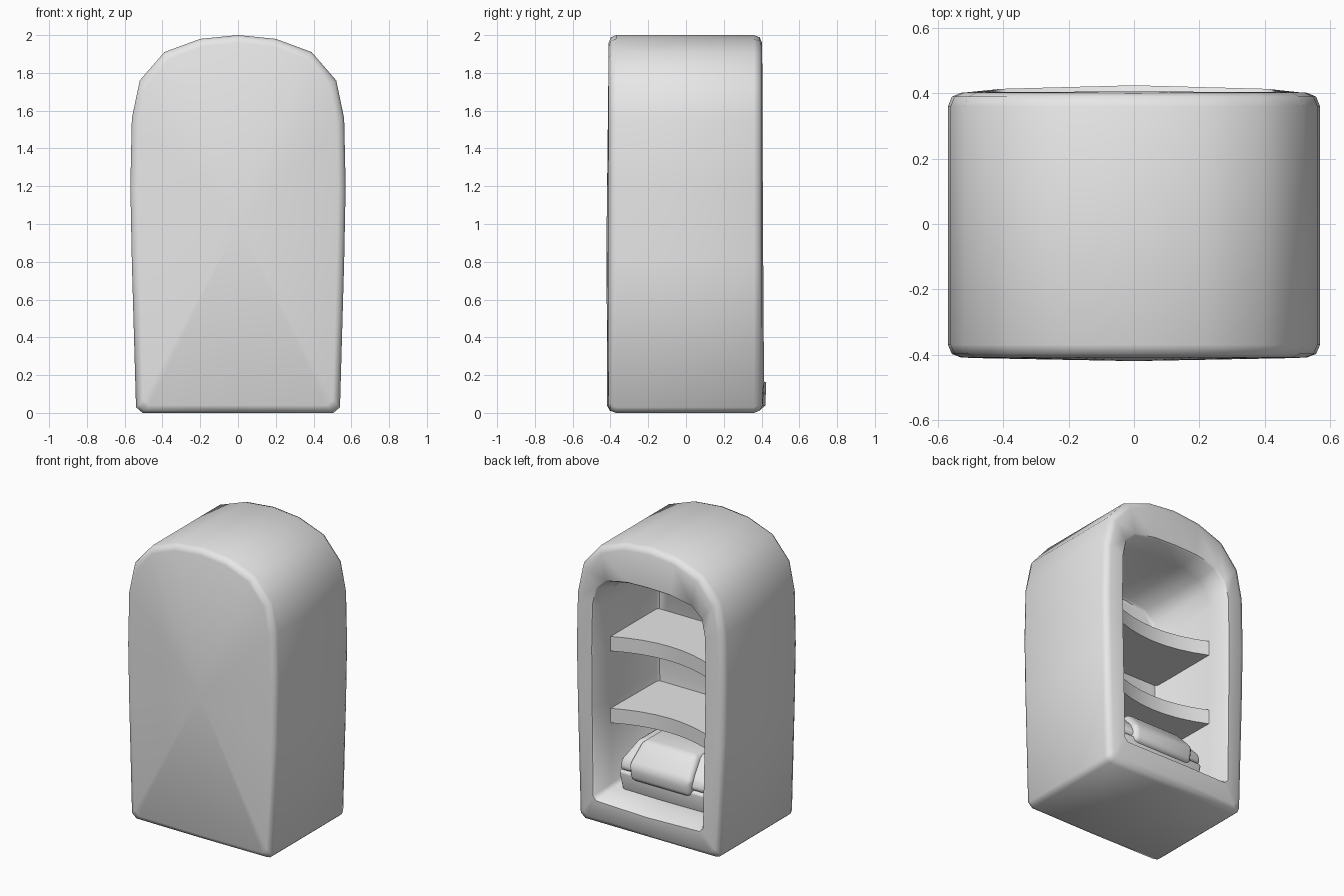
import bpy, bmesh, math

cube = bpy.data.objects.get("Cube")
if cube:
    bpy.data.objects.remove(cube)

grey = bpy.data.materials.new("light_grey")
grey.use_nodes = True
grey.diffuse_color = (0.8, 0.8, 0.8, 1)
grey.node_tree.nodes["Principled BSDF"].inputs["Base Color"].default_value = (0.8, 0.8, 0.8, 1)


def finish(name, bm, angle, bevel=0):
    bmesh.ops.recalc_face_normals(bm, faces=bm.faces)
    mesh = bpy.data.meshes.new(name)
    bm.to_mesh(mesh)
    bm.free()
    mesh.materials.append(grey)
    ob = bpy.data.objects.new(name, mesh)
    bpy.context.collection.objects.link(ob)
    bpy.ops.object.select_all(action='DESELECT')
    ob.select_set(True)
    bpy.context.view_layer.objects.active = ob
    if bevel:
        mod = ob.modifiers.new("rounding", 'BEVEL')
        mod.width = bevel
        mod.segments = 3
        mod.limit_method = 'ANGLE'
        bpy.ops.object.modifier_apply(modifier=mod.name)
    bpy.ops.object.shade_smooth_by_angle(angle=math.radians(angle))


def loft(rings, start=None):
    """Skin equal-length rings; the start may close as a fan, other ends as n-gons."""
    bm = bmesh.new()
    loops = [[bm.verts.new(p) for p in ring] for ring in rings]
    n = len(loops[0])
    for a, b in zip(loops, loops[1:]):
        for i in range(n):
            j = (i + 1) % n
            bm.faces.new((a[i], a[j], b[j], b[i]))
    if start:
        c = bm.verts.new(start)
        for i in range(n):
            bm.faces.new((loops[0][i], loops[0][(i + 1) % n], c))
    else:
        bm.faces.new(loops[0])
    bm.faces.new(loops[-1])
    return bm


def mirrored(half):
    return half + [(-x, z) for x, z in reversed(half[1:-1])]


# Arched outer outline and matching opening, as half profiles
outer = mirrored([(0, 0), (.505, 0), (.54, .03), (.562, .8), (.57, 1.2), (.562, 1.56),
                  (.52, 1.76), (.39, 1.91), (.2, 1.98), (0, 2)])
opening = mirrored([(0, .17), (.385, .175), (.41, .2), (.42, .8), (.425, 1.2), (.42, 1.5),
                    (.395, 1.62), (.32, 1.69), (.16, 1.72), (0, 1.725)])


def ring(profile, y, inset=0, bulge=0):
    """Place a profile at depth y, drawn in by inset and bowed along x."""
    k = 1 - inset
    return [(x * (1 - inset / .57), y + bulge * (1 - (x / .57) ** 2) * (1 - z / 2),
             1 + (z - 1) * k) for x, z in profile]


# Hollow cabinet: bowed front, outer wall, rounded rim, narrowing cavity
cabinet = loft([
    ring(outer, -.409, .04, -.01),
    ring(outer, -.398, .012, -.005),
    ring(outer, -.37),
    ring(outer, .36),
    ring(outer, .39, .012),
    ring(outer, .402, .04, .018),
    ring(opening, .402, -.012, .025),
    ring(opening, .39, 0, .02),
    ring(opening, .27, .045),
    ring(opening, -.225, .055),
    ring(opening, -.24, .07),
], start=(0, -.42, 1))
finish("cabinet_shell", cabinet, 50)

# Shelves with a slightly hollow front edge
front_edge = [(-.385 + .09625 * i, .18 + .09 * ((i - 4) / 4) ** 2) for i in range(9)]
plan = front_edge + [(.385, -.24), (-.385, -.24)]
for label, top in (("lower", .75), ("upper", 1.245)):
    shelf = loft([[(x, y, top - h) for x, y in plan] for h in (.1, 0)])
    finish(label + "_shelf", shelf, 30)


def tapered_box(name, layers, bevel):
    """Stack of rectangles: (half width, back, front, height)."""
    rings = [[(-w, b, z), (w, b, z), (w, f, z), (-w, f, z)] for w, b, f, z in layers]
    finish(name, loft(rings), 45, bevel)


# Lidded container standing on the cavity floor
tapered_box("container_base", [(.31, -.18, .25, .195), (.33, -.2, .27, .34)], .02)
tapered_box("container_lid", [(.33, -.2, .27, .342), (.32, -.19, .26, .41),
                              (.26, -.14, .14, .53)], .03)
tapered_box("container_front_flap", [(.23, .05, .29, .3), (.235, .05, .3, .41),
                                     (.21, -.07, .18, .545)], .035)
